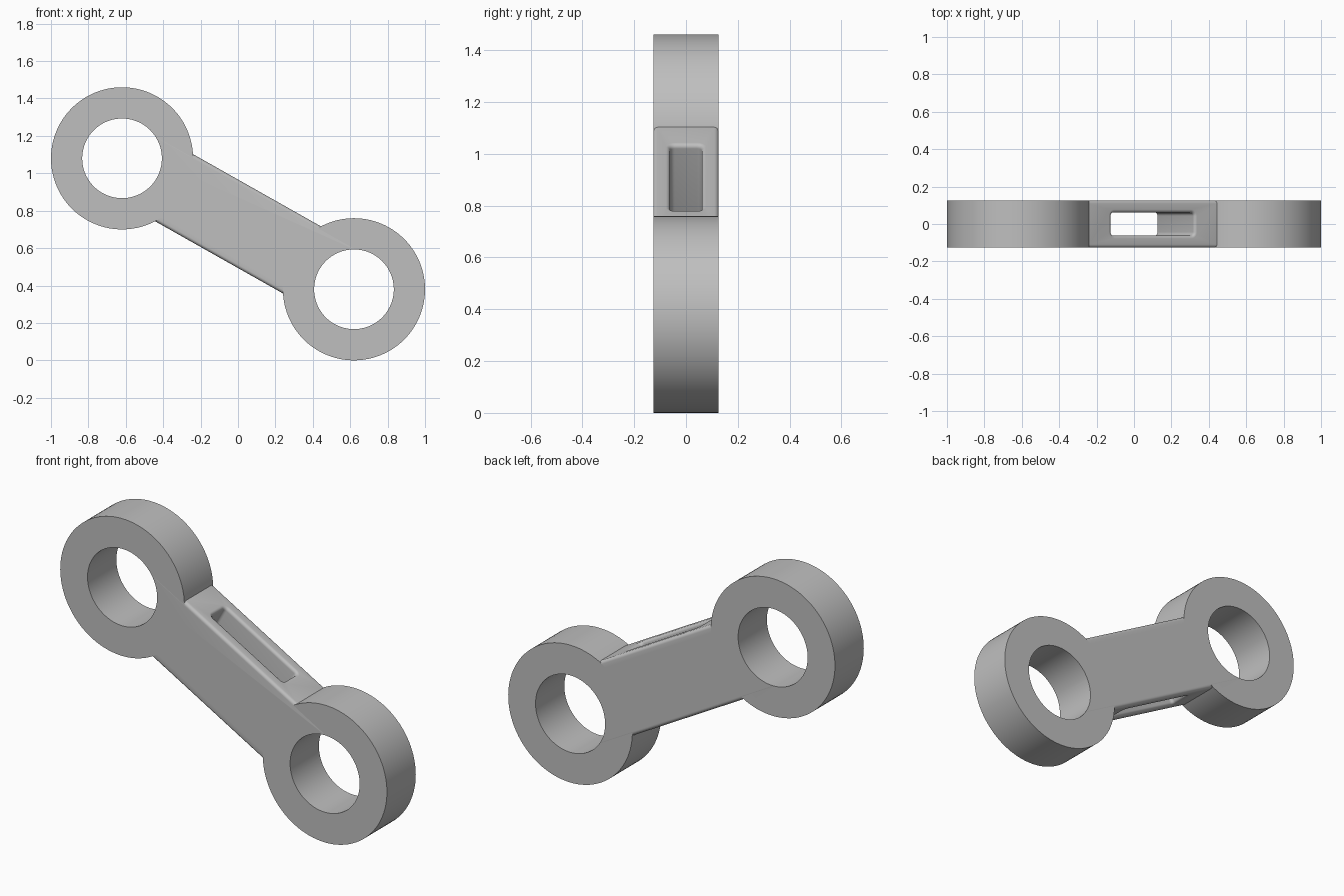
import bpy, bmesh, math
from mathutils import Matrix, Vector

cube = bpy.data.objects.get("Cube")
if cube:
    bpy.data.objects.remove(cube, do_unlink=True)

REACH = 0.712                  # link centre to ring centre
RING_R, HOLE_R = 0.38, 0.213
HALF_W, HALF_H = 0.126, 0.206  # bar half thickness and half height
FILLET = 0.017
SLOT_X, SLOT_Y = 0.254, 0.061  # slot half length and half width
ANGLE = math.atan2(0.70, 1.24)

grey = bpy.data.materials.new("light grey")
grey.use_nodes = True
GREY = (0.52, 0.52, 0.52, 1)
grey.diffuse_color = GREY
grey.node_tree.nodes["Principled BSDF"].inputs["Base Color"].default_value = GREY


def make_object(name, bm, helper=False):
    bmesh.ops.recalc_face_normals(bm, faces=bm.faces)
    mesh = bpy.data.meshes.new(name)
    bm.to_mesh(mesh)
    bm.free()
    mesh.materials.append(grey)
    obj = bpy.data.objects.new(name, mesh)
    bpy.context.collection.objects.link(obj)
    obj.hide_render = helper
    return obj


def cylinder(name, x, radius, half_depth):
    bm = bmesh.new()
    place = Matrix.Translation((x, 0, 0)) @ Matrix.Rotation(math.pi / 2, 4, 'X')
    bmesh.ops.create_cone(bm, cap_ends=True, segments=96, radius1=radius,
                          radius2=radius, depth=2 * half_depth, matrix=place)
    return make_object(name, bm, True)


def rounded_rectangle(bm, half_x, half_y, radius, z):
    loop = []
    for corner, (sx, sy) in enumerate([(1, 1), (-1, 1), (-1, -1), (1, -1)]):
        for step in range(6):
            a = (corner + step / 5) * math.pi / 2
            loop.append(bm.verts.new((sx * (half_x - radius) + radius * math.cos(a),
                                      sy * (half_y - radius) + radius * math.sin(a), z)))
    return loop


# Slot cutter: rounded section that flares out at both mouths
def slot_cutter():
    bm = bmesh.new()
    upper = [(HALF_H + 0.05, FILLET)]
    for i in range(7):
        a = i / 6 * math.pi / 2
        upper.append((HALF_H - FILLET * (1 - math.cos(a)), FILLET * (1 - math.sin(a))))
    levels = upper + [(-z, grow) for z, grow in reversed(upper)]
    rings = [rounded_rectangle(bm, SLOT_X + g, SLOT_Y + g, 0.018 + g, z) for z, g in levels]
    for a, b in zip(rings, rings[1:]):
        for i in range(len(a)):
            j = (i + 1) % len(a)
            bm.faces.new((a[i], a[j], b[j], b[i]))
    bm.faces.new(rings[0])
    bm.faces.new(rings[-1])
    return make_object("slot_cutter", bm, True)


# Connecting bar with rounded long edges
bm = bmesh.new()
bmesh.ops.create_cube(bm, size=2, matrix=Matrix.Diagonal((REACH, HALF_W, HALF_H, 1)))
long_edges = [e for e in bm.edges if abs(e.verts[0].co.x - e.verts[1].co.x) > REACH]
bmesh.ops.bevel(bm, geom=long_edges, offset=FILLET, segments=5, profile=0.5, affect='EDGES')
link = make_object("connecting_link", bm)

# Join both end rings, then cut the bores and the slot
tools = [(cylinder("end_ring", s * REACH, RING_R, HALF_W), 'UNION') for s in (-1, 1)]
tools += [(cylinder("bore_cutter", s * REACH, HOLE_R, 0.3), 'DIFFERENCE') for s in (-1, 1)]
tools.append((slot_cutter(), 'DIFFERENCE'))
bpy.context.view_layer.objects.active = link
link.select_set(True)
for tool, operation in tools:
    mod = link.modifiers.new(operation, 'BOOLEAN')
    mod.operation, mod.object, mod.solver = operation, tool, 'EXACT'
    bpy.ops.object.modifier_apply(modifier=mod.name)
    bpy.data.objects.remove(tool, do_unlink=True)

# Tilt the link and rest it on the ground
link.data.transform(Matrix.Rotation(ANGLE, 4, 'Y'))
lowest = min(v.co.z for v in link.data.vertices)
link.data.transform(Matrix.Translation((0, 0, -lowest)))
bpy.ops.object.shade_smooth_by_angle(angle=math.radians(35))
